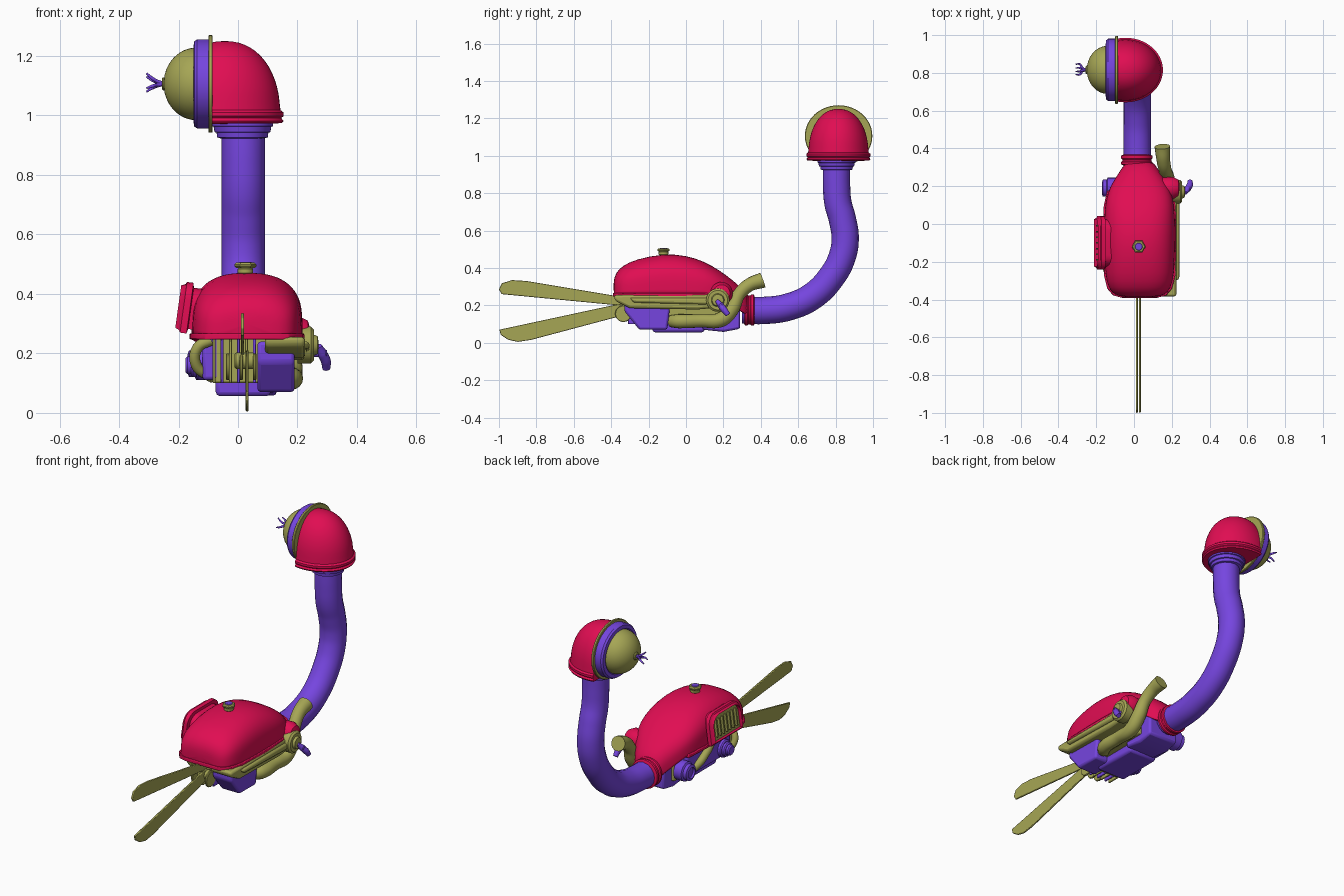
import bpy, bmesh
from math import sin, cos, pi, copysign, radians
from mathutils import Matrix, Vector

cube = bpy.data.objects.get("Cube")
if cube:
    bpy.data.objects.remove(cube, do_unlink=True)


def material(name, rgb):
    m = bpy.data.materials.new(name)
    m.use_nodes = True
    m.diffuse_color = (*rgb, 1)
    m.node_tree.nodes["Principled BSDF"].inputs["Base Color"].default_value = (*rgb, 1)
    return m


RED = material("crimson", (0.75, 0.004, 0.085))
PURPLE = material("violet", (0.18, 0.06, 0.74))
OLIVE = material("olive", (0.38, 0.38, 0.09))


def finish(name, bm, mats, angle=35, bevel=0, subsurf=0):
    bmesh.ops.recalc_face_normals(bm, faces=bm.faces)
    mesh = bpy.data.meshes.new(name)
    bm.to_mesh(mesh)
    bm.free()
    ob = bpy.data.objects.new(name, mesh)
    bpy.context.collection.objects.link(ob)
    for m in mats:
        mesh.materials.append(m)
    if bevel:
        b = ob.modifiers.new("Bevel", "BEVEL")
        b.width, b.segments, b.limit_method = bevel, 2, "ANGLE"
    if subsurf:
        s = ob.modifiers.new("Subsurf", "SUBSURF")
        s.levels = s.render_levels = subsurf
    bpy.ops.object.select_all(action="DESELECT")
    ob.select_set(True)
    bpy.context.view_layer.objects.active = ob
    bpy.ops.object.shade_smooth_by_angle(angle=radians(angle))
    return ob


def loft(rings):
    """Skin a list of closed rings and cap both ends."""
    bm = bmesh.new()
    vs = [[bm.verts.new(p) for p in r] for r in rings]
    n = len(vs[0])
    for a, b in zip(vs, vs[1:]):
        for i in range(n):
            j = (i + 1) % n
            bm.faces.new((a[i], a[j], b[j], b[i]))
    bm.faces.new(vs[0])
    bm.faces.new(vs[-1])
    return bm


AXES = {"Z": Matrix(), "X": Matrix.Rotation(pi / 2, 4, "Y"),
        "-X": Matrix.Rotation(-pi / 2, 4, "Y"), "Y": Matrix.Rotation(-pi / 2, 4, "X")}


def lathe_mesh(prof, loc, axis="Z", scale=(1, 1, 1), seg=40):
    bm = loft([[(r * cos(2 * pi * i / seg), r * sin(2 * pi * i / seg), h)
                for i in range(seg)] for r, h in prof])
    bm.transform(Matrix.Translation(loc) @ Matrix.Diagonal((*scale, 1)) @ AXES[axis])
    return bm


def lathe(name, prof, loc, mat, axis="Z", scale=(1, 1, 1), seg=40):
    return finish(name, lathe_mesh(prof, loc, axis, scale, seg), [mat])


def drum(r, length, e=0.006):
    return [(r - e, 0), (r, e), (r, length - e), (r - e, length)]


def prism(name, pts, x0, x1, mat, bevel=0.008):
    """Extrude a side outline (y, z) across x."""
    return finish(name, loft([[(x, y, z) for y, z in pts] for x in (x0, x1)]), [mat], bevel=bevel)


def box(name, lo, hi, mat, bevel=0.008):
    (x0, y0, z0), (x1, y1, z1) = lo, hi
    return prism(name, [(y0, z0), (y1, z0), (y1, z1), (y0, z1)], x0, x1, mat, bevel)


def tube(name, pts, r, mat, radii=None):
    cu = bpy.data.curves.new(name, "CURVE")
    cu.dimensions, cu.bevel_depth, cu.bevel_resolution = "3D", r, 6
    cu.use_fill_caps, cu.resolution_u = True, 8
    sp = cu.splines.new("BEZIER")
    sp.bezier_points.add(len(pts) - 1)
    for i, (bp, p) in enumerate(zip(sp.bezier_points, pts)):
        bp.co = p
        bp.handle_left_type = bp.handle_right_type = "AUTO"
        bp.radius = radii[i] if radii else 1
    cu.materials.append(mat)
    ob = bpy.data.objects.new(name, cu)
    bpy.context.collection.objects.link(ob)
    bpy.ops.object.select_all(action="DESELECT")
    ob.select_set(True)
    bpy.context.view_layer.objects.active = ob
    bpy.ops.object.convert(target="MESH")
    bpy.ops.object.shade_smooth_by_angle(angle=radians(40))


# Body shell: stations of (y, half width, top, base)
CX = 0.03
stations = [(-0.388, 0.085, 0.33, 0.255), (-0.375, 0.135, 0.375, 0.255), (-0.34, 0.165, 0.412, 0.255),
            (-0.27, 0.183, 0.447, 0.255), (-0.12, 0.187, 0.478, 0.255), (0, 0.187, 0.468, 0.255),
            (0.1, 0.184, 0.435, 0.255), (0.18, 0.166, 0.387, 0.245), (0.25, 0.125, 0.335, 0.2),
            (0.3, 0.09, 0.29, 0.16), (0.335, 0.07, 0.245, 0.14)]


def shell_ring(y, w, top, base):
    mid = base + 0.25 * (top - base)
    ring = [(CX + w, y, base), (CX + w, y, base + 0.004)]
    for i in range(17):
        c, s = cos(pi * i / 16), sin(pi * i / 16)
        ring.append((CX + w * copysign(abs(c) ** 0.8, c), y, mid + (top - mid) * abs(s) ** 0.8))
    return ring + [(CX - w, y, base + 0.004), (CX - w, y, base)]


finish("body_shell", loft([shell_ring(*s) for s in stations]), [RED], 50, subsurf=1)
rim = []
for y, w, top, base in stations[:8]:
    rim.append([(CX + sx * (w + 0.006), y - 0.003, base + dz) for sx, dz in
                ((1, -0.008), (1, 0.012), (-1, 0.012), (-1, -0.008))])
finish("shell_rim", loft(rim), [RED], bevel=0.004)
lathe("shoulder_fairing", [(0.03, -0.07), (0.055, -0.04), (0.06, 0.02), (0.045, 0.05), (0.01, 0.06)],
      (0.185, 0.19, 0.265), RED, "X")

# Filler cap
lathe("filler_cap_neck", drum(0.026, 0.025), (0.025, -0.12, 0.465), OLIVE)
lathe("filler_cap", drum(0.037, 0.018), (0.025, -0.12, 0.487), OLIVE, seg=6)
lathe("filler_cap_button", drum(0.02, 0.006, 0.002), (0.025, -0.12, 0.502), PURPLE)

# Side vent: arched frame with a recessed grille
def arch(w, h, n=6):
    pts = [(-w, -h), (w, -h)]
    for cx, start in ((w - 0.06, 0), (0.06 - w, pi / 2)):
        for i in range(n):
            a = start + pi / 2 * i / (n - 1)
            pts.append((cx + 0.06 * cos(a), h - 0.06 + 0.06 * sin(a)))
    return pts


tilt = Matrix.Translation((-0.183, -0.1, 0.355)) @ Matrix.Rotation(radians(8), 4, "Y")
bm = loft([[(x, y, z) for y, z in arch(w, h)] for x, w, h in
           ((0.09, 0.125, 0.07), (0.025, 0.125, 0.07), (0.022, 0.142, 0.086), (0, 0.142, 0.086),
            (-0.004, 0.134, 0.078), (-0.018, 0.125, 0.072))])
bm.faces.ensure_lookup_table()
face = bm.faces[-1]
bmesh.ops.inset_region(bm, faces=[face], thickness=0.018)
bmesh.ops.translate(bm, verts=face.verts, vec=(0.02, 0, 0))
face.material_index = 1
bm.transform(tilt)
finish("vent_frame", bm, [RED, OLIVE])
for i in range(7):
    slat = box("vent_slat", (-0.012, -0.094 + i * 0.03, -0.052), (0.01, -0.086 + i * 0.03, 0.045), OLIVE, 0.002)
    slat.data.transform(tilt)

# Neck collar, neck and neck rings
lathe("neck_collar", [(0.07, 0), (0.083, 0.006), (0.083, 0.018), (0.077, 0.024), (0.077, 0.032),
                      (0.083, 0.038), (0.083, 0.052), (0.07, 0.058)], (0.015, 0.31, 0.175), RED, "Y")
neck = [(0.3, 0.175), (0.42, 0.173), (0.55, 0.192), (0.68, 0.252), (0.78, 0.355), (0.835, 0.46),
        (0.851, 0.56), (0.836, 0.66), (0.812, 0.75), (0.805, 0.84), (0.805, 0.96)]
tube("neck", [(0.018, y, z) for y, z in neck], 0.073, PURPLE)
lathe("neck_rings", [(0.07, 0.922), (0.085, 0.926), (0.087, 0.942), (0.094, 0.944), (0.097, 0.962),
                     (0.103, 0.964), (0.103, 0.985), (0.08, 0.99)], (0.015, 0.805, 0), PURPLE)

# Helmet dome, cut flat on one side
prof = [(0.1, 0.972), (0.166, 0.974), (0.171, 0.982), (0.164, 0.991), (0.171, 0.998), (0.171, 1.01),
        (0.162, 1.018)]
prof += [(0.16 * cos(a) ** 0.9, 1.02 + 0.23 * sin(a)) for a in (pi / 2 * i / 14 for i in range(1, 14))]
bm = lathe_mesh(prof + [(0.002, 1.25)], (-0.045, 0.815, 0), scale=(1.16, 1, 1), seg=48)
cut = bmesh.ops.bisect_plane(bm, geom=bm.verts[:] + bm.edges[:] + bm.faces[:], plane_co=(-0.087, 0, 0),
                             plane_no=(-1, 0, 0), clear_outer=True)
bmesh.ops.holes_fill(bm, edges=[e for e in bm.edges if e.is_boundary])
finish("helmet", bm, [RED])

# Eye: flange, ring, dome and whiskers
EYE = (0, 0.816, 1.106)
STRETCH = (1, 1.1, 1)
lathe("eye_flange", drum(0.164, 0.015, 0.003), (-0.085, *EYE[1:]), OLIVE, "-X", STRETCH, 48)
lathe("eye_ring", [(0.145, 0.095), (0.15, 0.1), (0.15, 0.137), (0.143, 0.147), (0.125, 0.15), (0.118, 0.142)],
      EYE, PURPLE, "-X", STRETCH, 48)
lathe("eye_dome", [(0.122 * cos(a), 0.14 + 0.11 * sin(a)) for a in (pi / 2 * i / 12 for i in range(12))]
      + [(0.003, 0.25)], EYE, OLIVE, "-X", (1, 1.04, 1))
lathe("eye_tip", drum(0.022, 0.014, 0.004), (-0.242, *EYE[1:]), OLIVE, "-X")
for dy, dz in ((0.03, 0.02), (-0.008, 0.03), (0.01, -0.022), (-0.025, -0.012)):
    y, z = EYE[1:]
    tube("whisker", [(-0.25, y, z), (-0.272, y + dy * 0.3, z + dz * 0.3), (-0.287, y + dy, z + dz * 0.6),
                     (-0.308, y + dy, z + dz * 1.2)], 0.006, PURPLE, [1.2, 1, 0.9, 0.5])

# Shears
upper = [(-0.3, 0.155), (-0.36, 0.2), (-0.985, 0.26), (-1, 0.285), (-0.985, 0.318), (-0.93, 0.335),
         (-0.85, 0.33), (-0.37, 0.25), (-0.28, 0.21)]
lower = [(-0.3, 0.21), (-0.37, 0.205), (-0.998, 0.07), (-0.99, 0.042), (-0.95, 0.016), (-0.9, 0.005),
         (-0.83, 0.015), (-0.36, 0.14), (-0.28, 0.15)]
prism("upper_blade", upper, 0.01, 0.02, OLIVE, 0.003)
prism("lower_blade", lower, 0.026, 0.036, OLIVE, 0.003)
lathe("blade_pivot", drum(0.028, 0.07), (-0.012, -0.335, 0.175), OLIVE, "X")
for i in range(3):
    lathe("pivot_washer", drum(0.045, 0.012, 0.003), (-0.04 + i * 0.045, -0.335, 0.155), OLIVE, "X", seg=12)

# Engine blocks
prism("front_casing", [(-0.33, 0.24), (-0.33, 0.17), (-0.25, 0.07), (-0.1, 0.07), (-0.08, 0.24)],
      0.065, 0.19, PURPLE, 0.012)
prism("rear_casing", [(0.07, 0.24), (0.09, 0.07), (0.2, 0.058), (0.29, 0.075), (0.29, 0.24)],
      -0.06, 0.13, PURPLE, 0.012)
box("crankcase", (-0.08, -0.24, 0.1), (0.15, 0.22, 0.27), OLIVE)
box("sump", (-0.075, -0.18, 0.056), (0.11, 0.1, 0.13), PURPLE, 0.015)
box("left_casing", (-0.12, -0.24, 0.11), (-0.06, 0.16, 0.265), PURPLE, 0.012)
for i in range(6):
    x = -0.085 + i * 0.027
    box("cooling_fin", (x, -0.31, 0.1), (x + 0.01, -0.2, 0.25), (OLIVE, PURPLE)[i % 2], 0.003)
lathe("starter_housing", [(0.055, 0), (0.055, 0.05), (0.045, 0.055), (0.045, 0.075), (0.03, 0.08),
                          (0.03, 0.068)], (-0.09, 0.19, 0.165), PURPLE, "-X")
for i in range(3):
    lathe("left_drum", drum(0.05 - i * 0.01, 0.03), (-0.11 - 0.018 * i, -0.17, 0.16), PURPLE, "-X", seg=24)
tube("intake_pipe", [(-0.09, -0.25, 0.245), (-0.135, -0.25, 0.22), (-0.14, -0.23, 0.16), (-0.09, -0.2, 0.12)],
     0.018, OLIVE)
tube("left_pipe", [(-0.1, -0.1, 0.23), (-0.13, 0, 0.2), (-0.12, 0.08, 0.15), (-0.08, 0.1, 0.12)], 0.022, OLIVE)

# Long side cover with round end
prism("side_cover", [(-0.385, 0.255), (-0.38, 0.225), (-0.3, 0.185), (0.06, 0.178), (0.2, 0.19), (0.22, 0.26)],
      0.09, 0.225, OLIVE, 0.012)
prism("side_cover_ridge", [(-0.3, 0.24), (-0.28, 0.215), (0.1, 0.205), (0.17, 0.215), (0.17, 0.24)],
      0.2, 0.24, OLIVE, 0.01)
lathe("cover_end", [(0.062, 0), (0.062, 0.045), (0.052, 0.055), (0.035, 0.055), (0.03, 0.068), (0.015, 0.07)],
      (0.2, 0.17, 0.228), OLIVE, "X")

# Exhaust and wing knob
exhaust = [(0.15, -0.08, 0.115), (0.175, -0.04, 0.115), (0.178, 0.08, 0.118), (0.178, 0.19, 0.125),
           (0.175, 0.245, 0.18), (0.165, 0.285, 0.26), (0.155, 0.34, 0.31), (0.15, 0.41, 0.335)]
tube("exhaust", exhaust, 0.036, OLIVE, [0.9, 1.05, 1, 1.1, 1.1, 0.95, 1, 1.15])
lathe("knob_stem", drum(0.012, 0.05, 0.003), (0.25, 0.185, 0.2), PURPLE, "X", seg=16)
tube("wing_knob", [(0.272, 0.165, 0.225), (0.283, 0.185, 0.2), (0.295, 0.205, 0.175), (0.297, 0.225, 0.15)],
     0.017, PURPLE, [0.6, 1, 1, 0.8])
